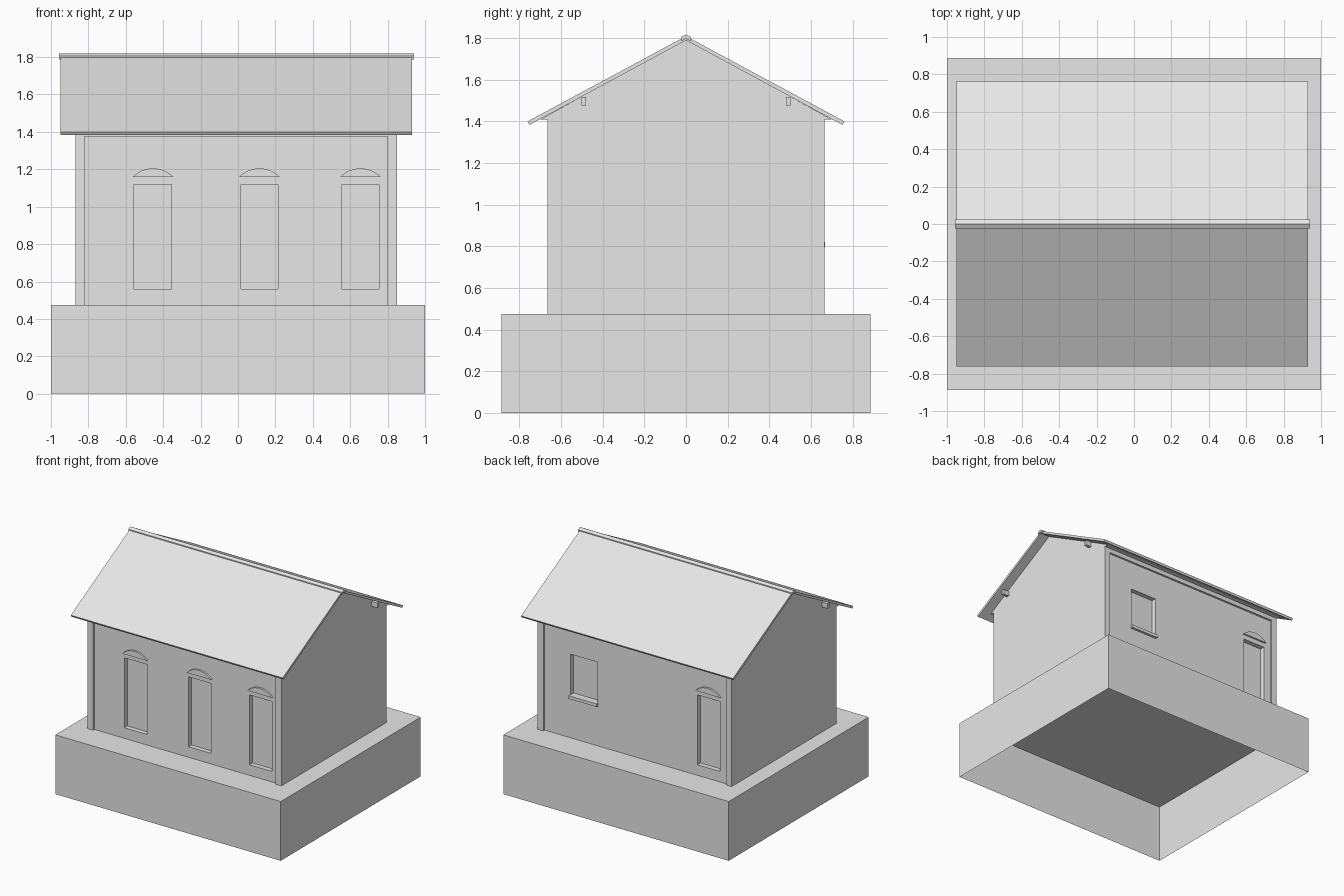
import bpy
import bmesh
import math
from mathutils import Vector

default = bpy.data.objects.get("Cube")
if default:
    bpy.data.objects.remove(default, do_unlink=True)

grey = bpy.data.materials.new("plain_grey")
grey.use_nodes = True
grey.diffuse_color = (0.8, 0.8, 0.8, 1)
grey.node_tree.nodes["Principled BSDF"].inputs["Base Color"].default_value = (0.8, 0.8, 0.8, 1)


def add_object(name, bm):
    bmesh.ops.recalc_face_normals(bm, faces=bm.faces)
    mesh = bpy.data.meshes.new(name)
    bm.to_mesh(mesh)
    bm.free()
    mesh.materials.append(grey)
    obj = bpy.data.objects.new(name, mesh)
    bpy.context.collection.objects.link(obj)
    return obj


def prism(name, points, offset):
    """Extrude a closed outline of 3D points along an offset."""
    bm = bmesh.new()
    face = bm.faces.new([bm.verts.new(p) for p in points])
    side = bmesh.ops.extrude_face_region(bm, geom=[face], use_keep_orig=True)["geom"]
    verts = [v for v in side if isinstance(v, bmesh.types.BMVert)]
    bmesh.ops.translate(bm, verts=verts, vec=Vector(offset))
    return add_object(name, bm)


def box(name, xs, ys, zs):
    outline = [(xs[0], ys[0], zs[0]), (xs[0], ys[1], zs[0]),
               (xs[0], ys[1], zs[1]), (xs[0], ys[0], zs[1])]
    return prism(name, outline, (xs[1] - xs[0], 0, 0))


def gable_prism(name, half, x0, x1):
    """Mirror a half outline of (y, z), listed from its first side, across y = 0."""
    mirrored = [(-y, z) for y, z in reversed(half) if y > 0]
    return prism(name, [(x0, y, z) for y, z in half + mirrored], (x1 - x0, 0, 0))


def cut(target, cutter):
    mod = target.modifiers.new("cut", "BOOLEAN")
    mod.operation = "DIFFERENCE"
    mod.solver = "EXACT"
    mod.object = cutter
    cutter.hide_render = True
    bpy.context.view_layer.objects.active = target
    bpy.ops.object.modifier_apply(modifier=mod.name)
    bpy.data.objects.remove(cutter, do_unlink=True)


# Plinth, open underneath
BASE_TOP = 0.475
bm = bmesh.new()
bmesh.ops.create_cube(bm, size=1)
for v in bm.verts:
    v.co = (v.co.x * 2, v.co.y * 1.774, (v.co.z + 0.5) * BASE_TOP)
floor = [f for f in bm.faces if all(v.co.z < 0.01 for v in f.verts)]
bmesh.ops.delete(bm, geom=floor, context="FACES")
add_object("plinth", bm)

# House body with small cornice steps under the eaves
WALL, RECESS, GLASS = 0.665, 0.648, 0.61
walls = gable_prism("walls", [(0, 1.795), (0.7, 1.41), (WALL, 1.41), (WALL, BASE_TOP)], -0.87, 0.85)

# Recessed long walls leave corner pilasters and a frieze
for s in (-1, 1):
    cut(walls, box("wall_cutter", (-0.82, 0.8), (s * RECESS, s * 0.8), (0.4, 1.375)))

# Tall openings: centre x and side
tall = [(-0.455, -1), (0.115, -1), (0.655, -1), (-0.655, 1)]
for x, s in tall:
    cut(walls, box("opening_cutter", (x - 0.1, x + 0.1), (s * GLASS, s * 0.8), (0.56, 1.12)))
cut(walls, box("window_cutter", (0.33, 0.57), (GLASS, 0.8), (0.82, 1.145)))

# Curved hoods over the tall openings
for i, (x, s) in enumerate(tall):
    half, rise, steps = 0.11, 0.047, 12
    radius = (half ** 2 + rise ** 2) / (2 * rise)
    spread = math.asin(half / radius)
    arc = []
    for k in range(steps + 1):
        a = spread * (2 * k / steps - 1)
        arc.append((x + radius * math.sin(a), s * (RECESS - 0.01),
                    1.205 - radius * (1 - math.cos(a))))
    prism(f"hood_{i + 1}", arc, (0, s * 0.025, 0))

# Window sill
box("window_sill", (0.325, 0.575), (GLASS, RECESS + 0.02), (0.795, 0.82))

# Roof sheet and ridge cap
gable_prism("roof", [(0, 1.81), (0.762, 1.4), (0.752, 1.384), (0, 1.79)], -0.95, 0.93)
gable_prism("ridge_cap", [(0, 1.818), (0.023, 1.806), (0.023, 1.786), (0, 1.798)], -0.957, 0.94)

# Purlins poking out of both gables
for side, s in (("front", -1), ("back", 1)):
    box(f"{side}_purlin", (-0.92, 0.9), (s * 0.48, s * 0.503), (1.478, 1.518))
